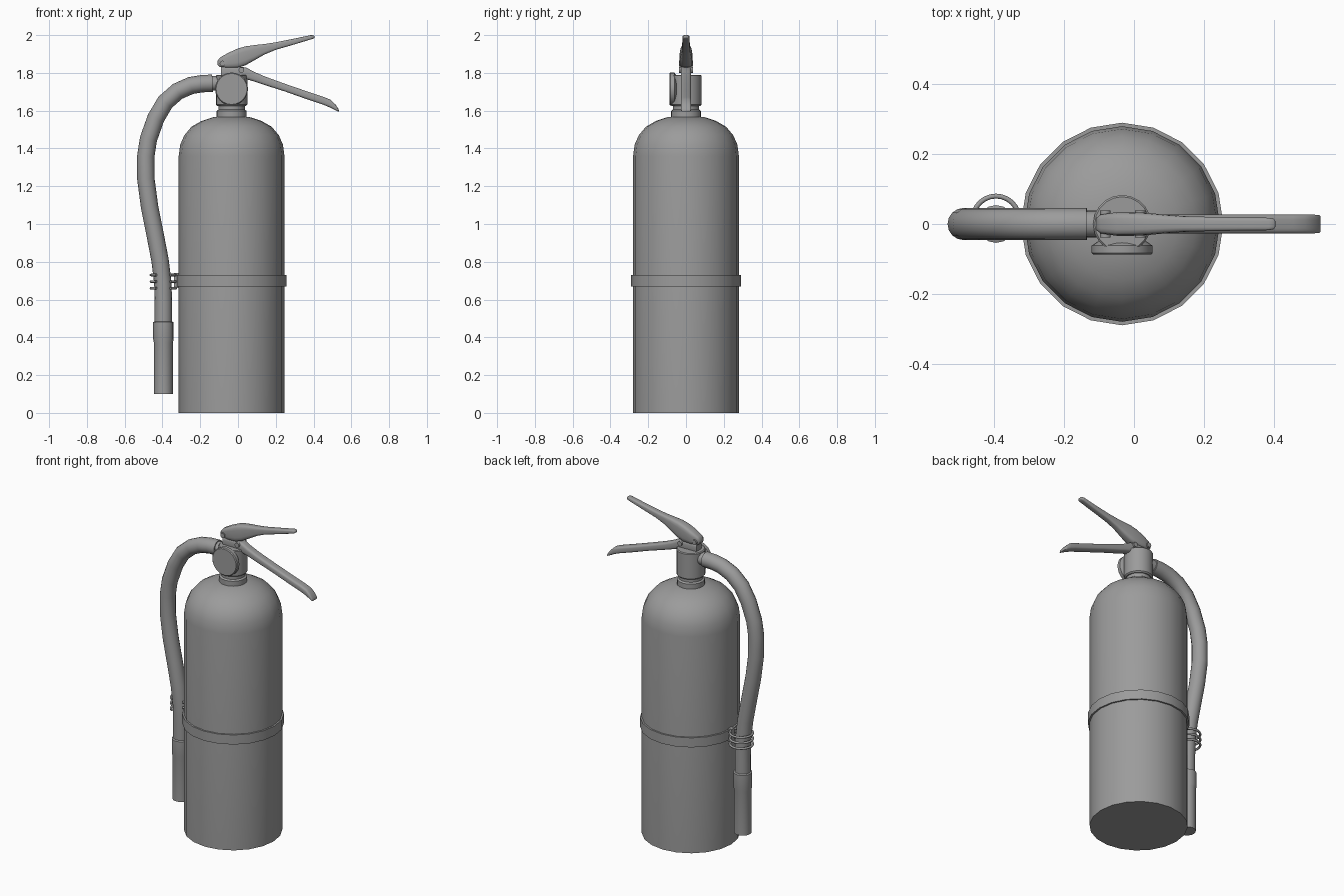
import bpy, bmesh, math
from mathutils import Vector

cube = bpy.data.objects.get("Cube")
if cube:
    bpy.data.objects.remove(cube)

grey = bpy.data.materials.new("plain_grey")
grey.use_nodes = True
GREY = (0.33, 0.33, 0.33, 1)
grey.diffuse_color = GREY
grey.node_tree.nodes["Principled BSDF"].inputs["Base Color"].default_value = GREY

CX = -0.034      # tank axis
HOSE_X = -0.395  # nozzle axis


def finish(name, bm, angle=40):
    bmesh.ops.recalc_face_normals(bm, faces=bm.faces)
    mesh = bpy.data.meshes.new(name)
    bm.to_mesh(mesh)
    bm.free()
    mesh.materials.append(grey)
    ob = bpy.data.objects.new(name, mesh)
    bpy.context.collection.objects.link(ob)
    bpy.ops.object.select_all(action='DESELECT')
    ob.select_set(True)
    bpy.context.view_layer.objects.active = ob
    bpy.ops.object.shade_smooth_by_angle(angle=math.radians(angle))
    return ob


def skin(name, rings, angle=40):
    """Join equal-sized rings of points and cap both ends."""
    bm = bmesh.new()
    loops = [[bm.verts.new(p) for p in ring] for ring in rings]
    n = len(loops[0])
    for a, b in zip(loops, loops[1:]):
        for i in range(n):
            j = (i + 1) % n
            bm.faces.new((a[i], a[j], b[j], b[i]))
    bm.faces.new(loops[0])
    bm.faces.new(loops[-1])
    return finish(name, bm, angle)


def turned(name, profile, origin, axis='Z', sides=20):
    """Turn a (radius, distance) profile about an axis."""
    rings = []
    for r, d in profile:
        ring = []
        for i in range(sides):
            t = math.tau * i / sides
            u, v = r * math.cos(t), r * math.sin(t)
            p = {'X': (d, u, v), 'Y': (u, d, v), 'Z': (u, v, d)}[axis]
            ring.append(Vector(p) + Vector(origin))
        rings.append(ring)
    return skin(name, rings)


def tube(name, points, radii, sides=16):
    """Sweep a circle along a path."""
    pts = [Vector(p) for p in points]
    normal = Vector((0, 1, 0))
    if all(abs(p.z - pts[0].z) < 1e-6 for p in pts):
        normal = Vector((0, 0, 1))
    rings = []
    for i, p in enumerate(pts):
        d = (pts[min(i + 1, len(pts) - 1)] - pts[max(i - 1, 0)]).normalized()
        side = d.cross(normal).normalized()
        rings.append([p + radii[i] * (math.cos(math.tau * k / sides) * side
                                      + math.sin(math.tau * k / sides) * normal)
                      for k in range(sides)])
    return skin(name, rings, 50)


def lever(name, stations, sides=16):
    """Loft rounded box sections given as (x, low z, high z, half width)."""
    rings = []
    for x, lo, hi, w in stations:
        ring = []
        for k in range(sides):
            t = math.tau * (k + 0.5) / sides
            c, s = math.cos(t), math.sin(t)
            y = w * math.copysign(abs(c) ** 0.5, c)
            z = (lo + hi) / 2 + (hi - lo) / 2 * math.copysign(abs(s) ** 0.5, s)
            ring.append((x, y, z))
        rings.append(ring)
    return skin(name, rings, 50)


# Tank and its strap
turned("tank", [(0.28, 0), (0.28, 1.36), (0.272, 1.42), (0.25, 1.47), (0.212, 1.515),
                (0.16, 1.545), (0.1, 1.565), (0.05, 1.57)], (CX, 0, 0))
turned("strap", [(0.27, 0.67), (0.29, 0.67), (0.29, 0.73), (0.27, 0.73)], (CX, 0, 0))

# Neck, valve and pressure gauge
turned("neck", [(0.08, 1.56), (0.08, 1.598), (0.07, 1.605), (0.07, 1.64)], (CX, 0, 0))
turned("valve", [(0.076, 1.625), (0.083, 1.632), (0.083, 1.785), (0.078, 1.79)], (CX, 0, 0))
turned("gauge", [(0.07, -0.05), (0.087, -0.062), (0.087, -0.083), (0.082, -0.088)],
       (CX, 0, 1.715), 'Y', 24)
turned("hose_fitting", [(0.038, -0.15), (0.038, -0.08)], (0, 0, 1.745), 'X', 16)

# Hose, straight at the bottom and bowed outwards above
path = [(-0.135, 1.745), (-0.19, 1.743), (-0.25, 1.733), (-0.32, 1.702), (-0.385, 1.645),
        (-0.435, 1.56), (-0.474, 1.45), (-0.488, 1.36), (-0.488, 1.24), (-0.468, 1.09),
        (-0.44, 0.95), (-0.413, 0.81), (-0.398, 0.69), (HOSE_X, 0.58), (HOSE_X, 0.46)]
tube("hose", [(x, 0, z) for x, z in path], [0.046] * len(path))

# Nozzle
turned("nozzle", [(0.045, 0.485), (0.054, 0.48), (0.054, 0.39), (0.05, 0.37), (0.05, 0.1)],
       (HOSE_X, 0, 0), sides=16)

# Spring clip: three open wire rings joined to the strap by a small plate
for n, z in enumerate((0.66, 0.695, 0.73)):
    arc = [math.radians(-55 + 290 * i / 20) for i in range(21)]
    tube(f"clip_ring_{n + 1}",
         [(HOSE_X + 0.066 * math.cos(t), 0.014 + 0.066 * math.sin(t), z) for t in arc],
         [0.007] * len(arc), 8)
bm = bmesh.new()
bmesh.ops.create_cube(bm, size=1)
bmesh.ops.scale(bm, vec=(0.025, 0.03, 0.08), verts=bm.verts)
bmesh.ops.translate(bm, vec=(-0.325, 0.014, 0.7), verts=bm.verts)
finish("clip_plate", bm)

# Squeeze lever above, carrying handle below
lever("squeeze_lever", [
    (-0.108, 1.842, 1.865, 0.018), (-0.095, 1.83, 1.882, 0.027), (-0.05, 1.825, 1.907, 0.034),
    (0.0, 1.826, 1.93, 0.034), (0.04, 1.84, 1.941, 0.032), (0.09, 1.868, 1.948, 0.027),
    (0.14, 1.897, 1.953, 0.023), (0.2, 1.922, 1.962, 0.021), (0.3, 1.951, 1.982, 0.019),
    (0.385, 1.977, 2.0, 0.018), (0.4, 1.982, 1.999, 0.015), (0.405, 1.987, 1.995, 0.008)])
lever("carry_handle", [
    (-0.09, 1.775, 1.835, 0.026), (0.0, 1.775, 1.835, 0.028), (0.045, 1.766, 1.828, 0.028),
    (0.08, 1.756, 1.808, 0.027), (0.14, 1.736, 1.782, 0.027), (0.25, 1.701, 1.742, 0.027),
    (0.36, 1.662, 1.704, 0.027), (0.455, 1.63, 1.672, 0.027), (0.49, 1.615, 1.658, 0.027),
    (0.515, 1.602, 1.634, 0.027), (0.53, 1.595, 1.612, 0.026), (0.534, 1.596, 1.603, 0.022)])

# Hinge pins
for name, x, z in (("rear_pin", -0.082, 1.85), ("front_pin", 0.018, 1.815)):
    turned(name, [(0.015, -0.038), (0.015, 0.038)], (x, 0, z), 'Y', 12)
